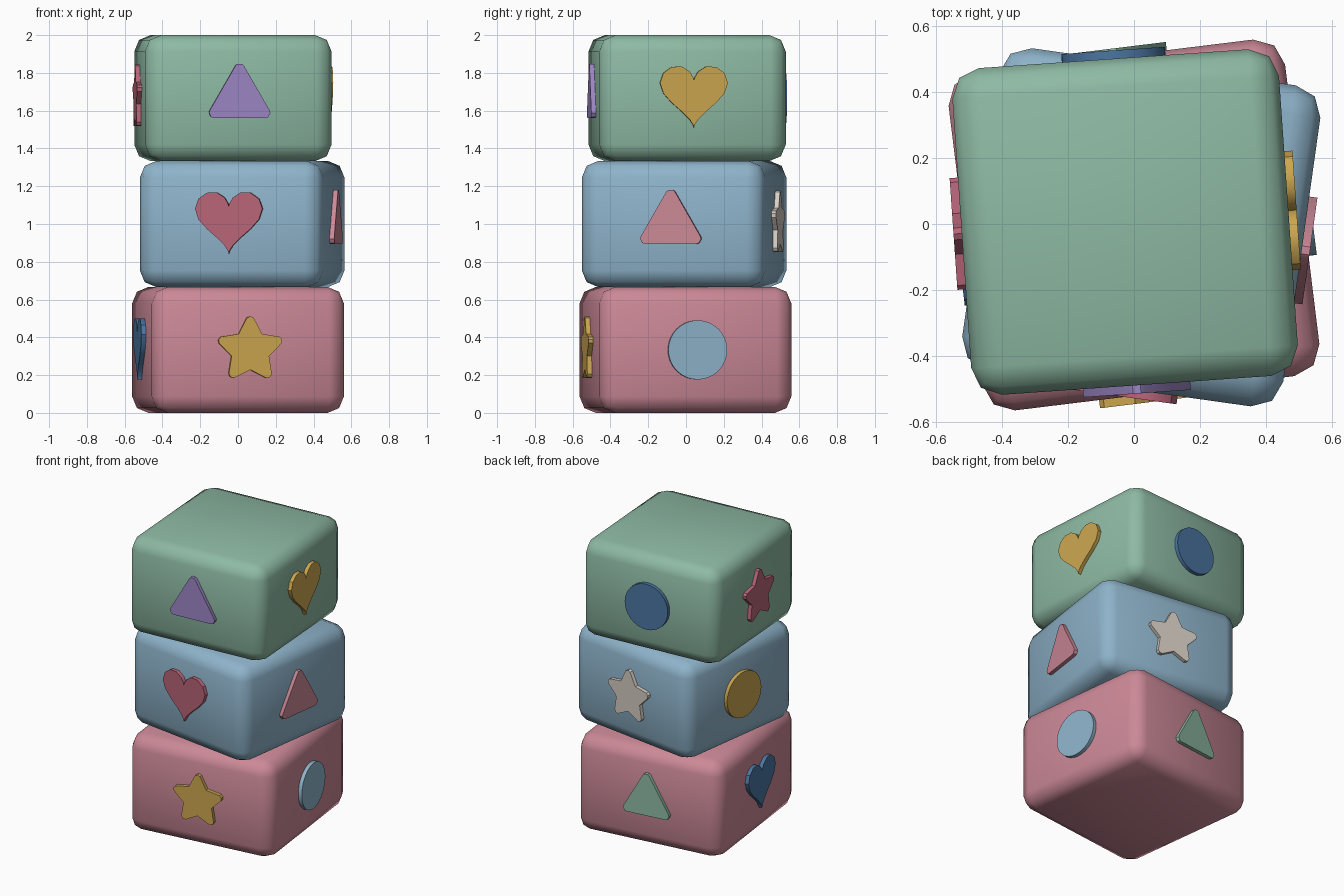
import bpy, bmesh
from math import sin, cos, pi, radians
from mathutils import Matrix, Vector

if "Cube" in bpy.data.objects:
    bpy.data.objects.remove(bpy.data.objects["Cube"])

COLORS = {
    "pink": (0.60, 0.25, 0.31), "blue": (0.27, 0.45, 0.59), "green": (0.27, 0.49, 0.37),
    "yellow": (0.60, 0.38, 0.08), "navy": (0.07, 0.18, 0.36), "red": (0.48, 0.13, 0.19),
    "purple": (0.33, 0.24, 0.55), "cream": (0.68, 0.62, 0.56),
}
MATS = {}
for name, rgb in COLORS.items():
    MATS[name] = bpy.data.materials.new(name)
    MATS[name].diffuse_color = (*rgb, 1)


# Outlines of the raised shapes, counter-clockwise around the face centre
def spun(points, n):
    out = []
    for k in range(n):
        a = 2 * pi * k / n
        out += [(x * cos(a) - y * sin(a), x * sin(a) + y * cos(a)) for x, y in points]
    return out


def heart():
    s, out = 0.01125, []
    for k in range(24):
        t = -2 * pi * k / 24
        y = 13 * cos(t) - 5 * cos(2 * t) - 2 * cos(3 * t) - cos(4 * t)
        out.append((16 * s * sin(t) ** 3, s * y + 0.036))
    return out


SHAPES = {
    "star": spun([(0.018, 0.170), (0, 0.178), (-0.018, 0.170),
                  (-0.105 * sin(pi / 5), 0.105 * cos(pi / 5))], 5),
    "triangle": spun([(0.022, 0.172), (0.012, 0.181), (-0.012, 0.181), (-0.022, 0.172)], 3),
    "circle": spun([(0, 0.157)], 32),
    "heart": heart(),
}


def finish(bm, name, color, matrix, angle):
    bmesh.ops.recalc_face_normals(bm, faces=bm.faces)
    me = bpy.data.meshes.new(name)
    bm.to_mesh(me)
    bm.free()
    me.materials.append(MATS[color])
    ob = bpy.data.objects.new(name, me)
    bpy.context.collection.objects.link(ob)
    ob.matrix_world = matrix
    bpy.ops.object.select_all(action='DESELECT')
    ob.select_set(True)
    bpy.context.view_layer.objects.active = ob
    bpy.ops.object.shade_smooth_by_angle(angle=radians(angle))


H = 2 / 3  # block height


def block(name, color, size, center, turn, decals):
    # Rounded block body
    base = Matrix.Translation((*center, 0)) @ Matrix.Rotation(radians(turn), 4, 'Z')
    bm = bmesh.new()
    bmesh.ops.create_cube(bm, size=1)
    bmesh.ops.scale(bm, vec=(size, size, H), verts=bm.verts)
    bmesh.ops.bevel(bm, geom=bm.edges[:], offset=0.087, segments=2, profile=0.5,
                    affect='EDGES')
    finish(bm, name, color, base, 60)

    # One raised shape per side: front, right, back, left
    for i, (shape, tint) in enumerate(decals):
        bm = bmesh.new()
        y = -size / 2 + 0.02
        face = bm.faces.new([bm.verts.new((px, y, pz)) for px, pz in SHAPES[shape]])
        ext = bmesh.ops.extrude_face_region(bm, geom=[face], use_keep_orig=True)
        moved = [v for v in ext["geom"] if isinstance(v, bmesh.types.BMVert)]
        bmesh.ops.translate(bm, vec=Vector((0, -0.045, 0)), verts=moved)
        side = ("front", "right", "back", "left")[i]
        finish(bm, f"{name}_{side}_{shape}", tint,
               base @ Matrix.Rotation(i * pi / 2, 4, 'Z'), 35)


def stack(level, *args):
    before = set(bpy.data.objects)
    block(*args)
    for ob in set(bpy.data.objects) - before:
        ob.location.z = H * (level + 0.5)


stack(0, "bottom_block", "pink", 1.025, (0, -0.003), 7,
      [("star", "yellow"), ("circle", "blue"), ("triangle", "green"), ("heart", "navy")])
stack(1, "middle_block", "blue", 0.98, (0.022, -0.01), -8,
      [("heart", "red"), ("triangle", "pink"), ("star", "cream"), ("circle", "yellow")])
stack(2, "top_block", "green", 0.99, (-0.027, 0.006), 4,
      [("triangle", "purple"), ("heart", "yellow"), ("circle", "navy"), ("star", "red")])

for m in bpy.data.materials:
    if m.users and not m.is_grease_pencil:
        m.use_nodes = True
        m.node_tree.nodes["Principled BSDF"].inputs["Base Color"].default_value = m.diffuse_color
